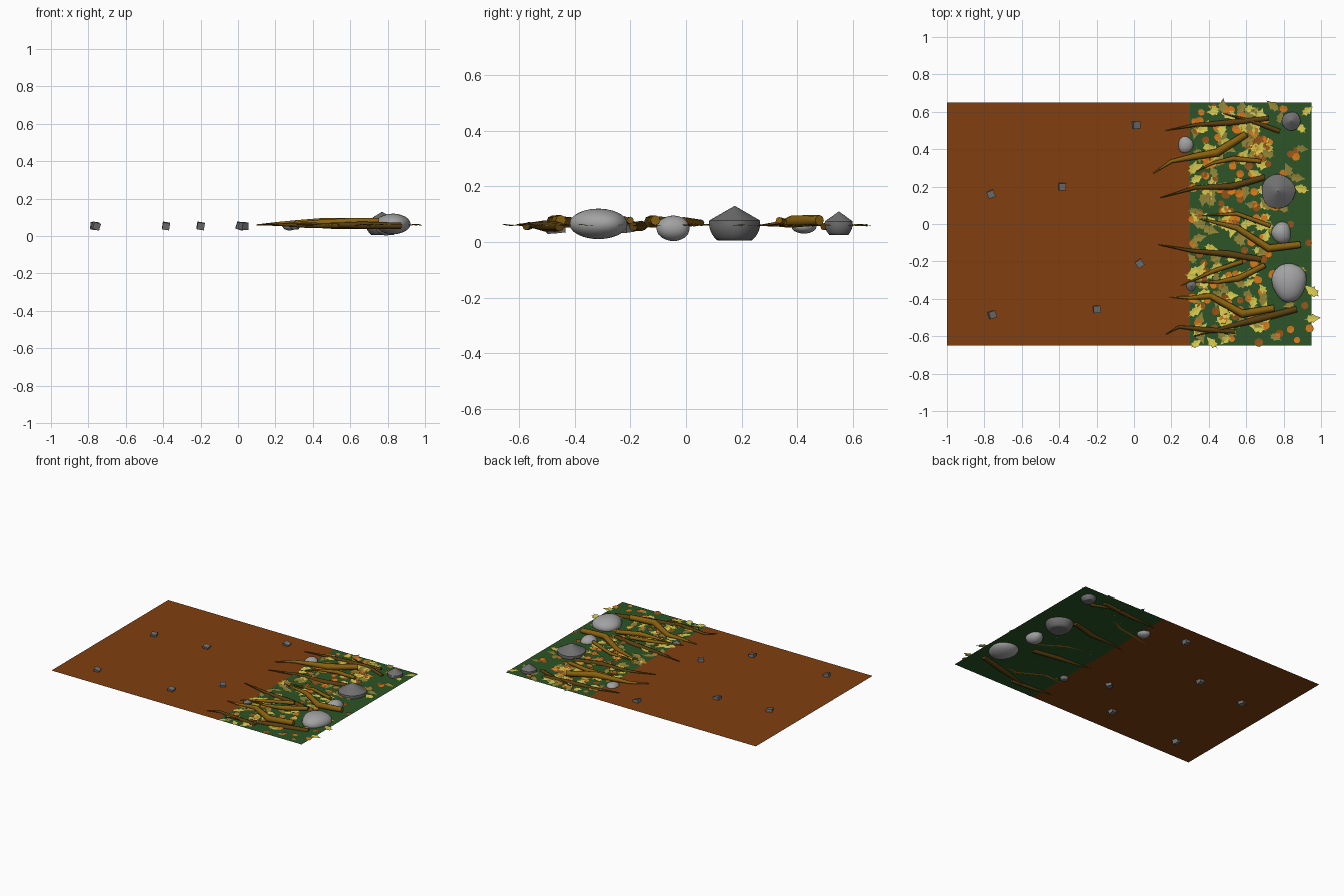
import bpy, bmesh, math, random
from mathutils import Vector, Matrix, Euler

if "Cube" in bpy.data.objects:
    bpy.data.objects.remove(bpy.data.objects["Cube"])

random.seed(7)
Z = 0.056  # ground level


def mat(name, r, g, b):
    m = bpy.data.materials.new(name)
    m.diffuse_color = (r, g, b, 1)
    m.use_nodes = True
    m.node_tree.nodes["Principled BSDF"].inputs["Base Color"].default_value = m.diffuse_color
    return m


soil_m = mat("soil", 0.22, 0.05, 0.005)
grass_m = mat("grass", 0.025, 0.09, 0.02)
bark_light = mat("bark_light", 0.25, 0.12, 0.005)
bark_dark = mat("bark_dark", 0.10, 0.05, 0.005)
stone_light = mat("stone_light", 0.36, 0.36, 0.36)
stone_dark = mat("stone_dark", 0.16, 0.16, 0.16)


def from_bm(name, bm, m, smooth=None):
    me = bpy.data.meshes.new(name)
    bm.to_mesh(me)
    bm.free()
    ob = bpy.data.objects.new(name, me)
    bpy.context.collection.objects.link(ob)
    me.materials.append(m)
    if smooth:
        bpy.ops.object.select_all(action='DESELECT')
        ob.select_set(True)
        bpy.context.view_layer.objects.active = ob
        bpy.ops.object.shade_smooth_by_angle(angle=math.radians(smooth))
    return ob


# Ground sheets
def sheet(name, x0, x1, m):
    bm = bmesh.new()
    bm.faces.new([bm.verts.new((x, y, Z)) for x, y in
                  ((x0, -0.65), (x1, -0.65), (x1, 0.65), (x0, 0.65))])
    from_bm(name, bm, m)


sheet("soil", -1.0, 0.30, soil_m)
sheet("grass", 0.30, 0.95, grass_m)

# Small cubic pebbles
for i, (x, y, a) in enumerate([(-0.765, 0.16, 0.4), (-0.385, 0.20, 0.05), (0.01, 0.53, 0.05),
                               (0.03, -0.21, 0.6), (-0.20, -0.455, 0.1), (-0.76, -0.485, 0.3)]):
    bm = bmesh.new()
    bmesh.ops.create_cube(bm, size=0.038, matrix=Matrix.Translation((x, y, 0.054)) @
                          Euler((0.12, 0.15 * (i % 3), a)).to_matrix().to_4x4())
    from_bm(f"pebble_{i}", bm, stone_dark)


# Boulders: round ones, and puck-like ones with a peaked top
def boulder(name, x, y, z0, z1, rx, ry, rot, peaked):
    bm = bmesh.new()
    bmesh.ops.create_icosphere(bm, subdivisions=3 if not peaked else 4, radius=1)
    h = (z1 - z0) / 2
    c, s = math.cos(rot), math.sin(rot)
    for v in bm.verts:
        p = v.co.copy()
        a = math.atan2(p.y, p.x)
        if peaked:
            r = math.hypot(p.x, p.y)
            k = 1 + 0.05 * math.cos(3 * a + 1)
            p.z = 1.0 - 0.85 * r if p.z > 0 else (-min(1, abs(p.z) * 1.35))
        else:
            k = 1 - 0.16 * p.y + 0.04 * math.cos(3 * a)
        p.x, p.y = p.x * k, p.y
        q = Vector((p.x * c - p.y * s, p.x * s + p.y * c, p.z))
        v.co = (x + q.x * rx, y + q.y * ry, (z0 + z1) / 2 + q.z * h)
    from_bm(name, bm, stone_dark if peaked else stone_light, 40)


boulder("boulder_large", 0.83, -0.315, 0.01, 0.12, 0.092, 0.105, 3.0, False)
boulder("boulder_middle", 0.79, -0.045, 0.003, 0.095, 0.052, 0.06, -0.6, False)
boulder("boulder_small", 0.275, 0.425, 0.03, 0.08, 0.04, 0.045, 0.3, False)
boulder("boulder_peaked_large", 0.77, 0.175, 0.005, 0.13, 0.09, 0.092, 0.4, True)
boulder("boulder_peaked_middle", 0.84, 0.55, 0.025, 0.11, 0.05, 0.05, 1.2, True)
boulder("boulder_peaked_small", 0.305, -0.33, 0.035, 0.08, 0.026, 0.027, 0.8, True)


# Branches: tapered tubes swept along a bent path
def branch(name, pts, thick, light):
    n = len(pts)
    cu = bpy.data.curves.new(name, 'CURVE')
    cu.dimensions = '3D'
    cu.bevel_depth = thick
    cu.bevel_resolution = 2
    cu.use_fill_caps = True
    sp = cu.splines.new('POLY')
    sp.points.add(n - 1)
    for i, (x, y) in enumerate(pts):
        t = i / (n - 1)
        z = (0.06 + 0.018 * t) if light else (0.063 - 0.008 * t)
        sp.points[i].co = (x, y, z, 1)
        sp.points[i].radius = min(1.0, 0.12 + 1.3 * t) * (0.85 if t == 1 else 1)
    ob = bpy.data.objects.new(name, cu)
    bpy.context.collection.objects.link(ob)
    cu.materials.append(bark_light if light else bark_dark)
    bpy.ops.object.select_all(action='DESELECT')
    ob.select_set(True)
    bpy.context.view_layer.objects.active = ob
    bpy.ops.object.convert(target='MESH')
    bpy.ops.object.shade_smooth_by_angle(angle=math.radians(50))


light = [
    (0.022, [(0.10, 0.27), (0.20, 0.335), (0.32, 0.36), (0.44, 0.38), (0.60, 0.48)]),
    (0.014, [(0.33, 0.28), (0.42, 0.325), (0.53, 0.35), (0.68, 0.335)]),
    (0.021, [(0.34, 0.03), (0.45, 0.005), (0.55, -0.02), (0.72, -0.13), (0.89, -0.11)]),
    (0.014, [(0.36, 0.045), (0.55, 0.055), (0.73, -0.01)]),
    (0.015, [(0.25, -0.33), (0.43, -0.25), (0.58, -0.20)]),
    (0.017, [(0.33, -0.31), (0.45, -0.31), (0.56, -0.29), (0.70, -0.22)]),
    (0.022, [(0.19, -0.39), (0.30, -0.395), (0.41, -0.385), (0.58, -0.48), (0.75, -0.45)]),
]
dark = [
    (0.017, [(0.17, 0.50), (0.33, 0.53), (0.50, 0.54), (0.72, 0.565)]),
    (0.015, [(0.48, 0.59), (0.63, 0.55), (0.78, 0.495)]),
    (0.019, [(0.14, 0.14), (0.33, 0.195), (0.52, 0.20), (0.70, 0.25)]),
    (0.019, [(0.13, -0.11), (0.32, -0.145), (0.50, -0.16), (0.68, -0.19)]),
    (0.020, [(0.32, -0.60), (0.50, -0.55), (0.66, -0.51), (0.87, -0.455)]),
    (0.015, [(0.17, -0.59), (0.24, -0.55), (0.38, -0.565), (0.54, -0.575)]),
]
for i, (r, p) in enumerate(light):
    branch(f"bent_branch_{i}", p, r, True)
for i, (r, p) in enumerate(dark):
    branch(f"straight_branch_{i}", p, r, False)

# Fallen leaves: half outlines (along, half width) mirrored about a folded midrib
pointed = [(-0.5, 0), (-0.32, 0.03), (-0.25, 0.22), (-0.08, 0.17), (0.02, 0.27), (0.2, 0.13), (0.5, 0)]
rounded = [(-0.5, 0), (-0.4, 0.25), (-0.15, 0.44), (0.12, 0.46), (0.34, 0.3), (0.5, 0)]


def add_leaf(bm, outline, x, y, size, ang):
    m = (Matrix.Translation((x, y, Z + 0.002 + random.uniform(0, 0.003))) @
         Euler((random.uniform(-.1, .1), random.uniform(-.08, .08), ang)).to_matrix().to_4x4())
    rib = [bm.verts.new(m @ Vector((u * size, 0, 0))) for u, w in outline]
    for side in (1, -1):
        edge = [bm.verts.new(m @ Vector((u * size, side * w * size, w * size * 0.1)))
                for u, w in outline[1:-1]]
        row = [rib[0]] + edge + [rib[-1]]
        for i in range(len(rib) - 1):
            f = [rib[i], rib[i + 1], row[i + 1], row[i]]
            f = list(dict.fromkeys(f))
            bm.faces.new(f if side > 0 else f[::-1])


kinds = [("yellow_leaves", (0.70, 0.60, 0.08), pointed, 95, 0.095),
         ("olive_leaves", (0.30, 0.24, 0.04), pointed, 75, 0.095),
         ("orange_leaves", (0.68, 0.19, 0.01), rounded, 80, 0.048),
         ("brown_leaves", (0.30, 0.09, 0.01), rounded, 65, 0.048)]
for name, col, outline, count, size in kinds:
    bm = bmesh.new()
    for i in range(count):
        x = random.uniform(0.31, 0.72) if random.random() < 0.82 else random.uniform(0.72, 0.96)
        y = random.uniform(-0.64, 0.64)
        add_leaf(bm, outline, x, y, size * random.uniform(0.75, 1.1), random.uniform(0, 6.28))
    if name == "yellow_leaves":  # leaf overhanging the far edge
        add_leaf(bm, outline, 0.955, -0.505, 0.09, 0.1)
    from_bm(name, bm, mat(name, *col))
